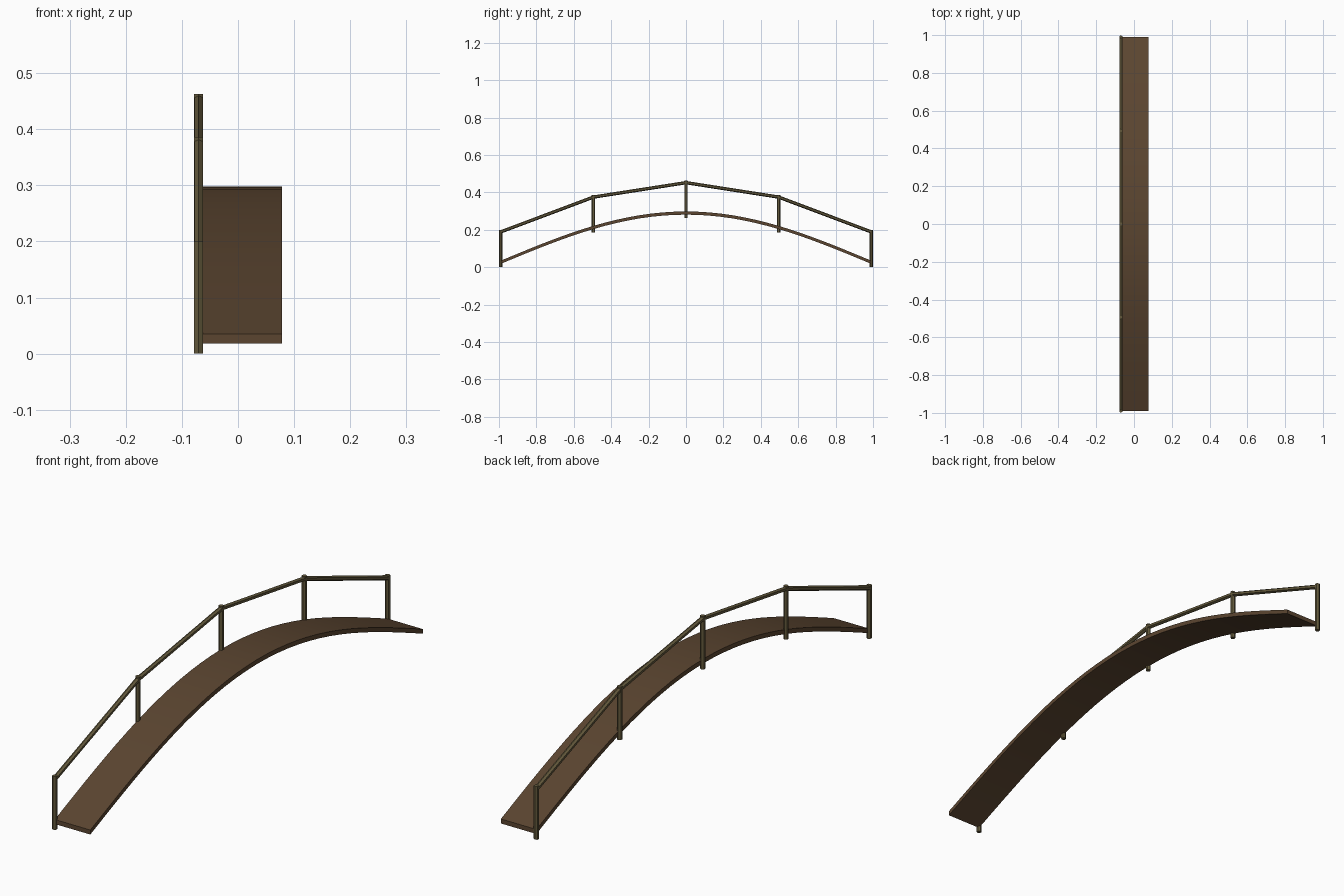
import bpy, bmesh, math
from mathutils import Vector

if "Cube" in bpy.data.objects:
    bpy.data.objects.remove(bpy.data.objects["Cube"])

HALF, RISE = 0.99, 0.263      # half span and arch height
POST_X = -0.07


def material(name, rgb):
    m = bpy.data.materials.new(name)
    m.diffuse_color = (*rgb, 1)
    m.use_nodes = True
    m.node_tree.nodes["Principled BSDF"].inputs["Base Color"].default_value = m.diffuse_color
    return m


deck_wood = material("deck_wood", (0.105, 0.06, 0.03))
rail_wood = material("rail_wood", (0.125, 0.10, 0.045))


def arch(y):
    return RISE * math.cos(math.pi / 2 * y / HALF)


def rod(name, a, b, radius):
    """Six-sided rod between two points."""
    a, b = Vector(a), Vector(b)
    d = b - a
    bpy.ops.mesh.primitive_cylinder_add(vertices=6, radius=radius, depth=d.length,
                                        location=(a + b) / 2)
    ob = bpy.context.object
    ob.name = name
    # all rods lie in the YZ plane, so tilt about X only
    ob.rotation_euler.x = math.atan2(-d.y, d.z)
    ob.data.materials.append(rail_wood)
    return ob


# Arched deck: a rectangular section swept along the arch
bm = bmesh.new()
N = 32
rings = []
for i in range(N + 1):
    y = -HALF + 2 * HALF * i / N
    z = arch(y)
    rings.append([bm.verts.new((x, y, z + h)) for x, h in
                  ((POST_X, 0.018), (0.078, 0.018), (0.078, 0.035), (POST_X, 0.035))])
for r, s in zip(rings, rings[1:]):
    for k in range(4):
        bm.faces.new((r[k], r[(k + 1) % 4], s[(k + 1) % 4], s[k]))
bm.faces.new(rings[0])
bm.faces.new(rings[-1])
bmesh.ops.recalc_face_normals(bm, faces=bm.faces)
mesh = bpy.data.meshes.new("deck")
bm.to_mesh(mesh)
bm.free()
deck = bpy.data.objects.new("deck", mesh)
bpy.context.collection.objects.link(deck)
mesh.materials.append(deck_wood)
bpy.context.view_layer.objects.active = deck
deck.select_set(True)
bpy.ops.object.shade_smooth_by_angle(angle=math.radians(30))

# Posts along one side
ys = [HALF * (i - 2) / 2 for i in range(5)]
for i, y in enumerate(ys):
    rod(f"post_{i + 1}", (POST_X, y, arch(y)), (POST_X, y, arch(y) + 0.2), 0.0093)

# Handrails from post to post
for i, (y0, y1) in enumerate(zip(ys, ys[1:])):
    rod(f"handrail_{i + 1}", (POST_X, y0, arch(y0) + 0.189),
        (POST_X, y1, arch(y1) + 0.189), 0.009)
